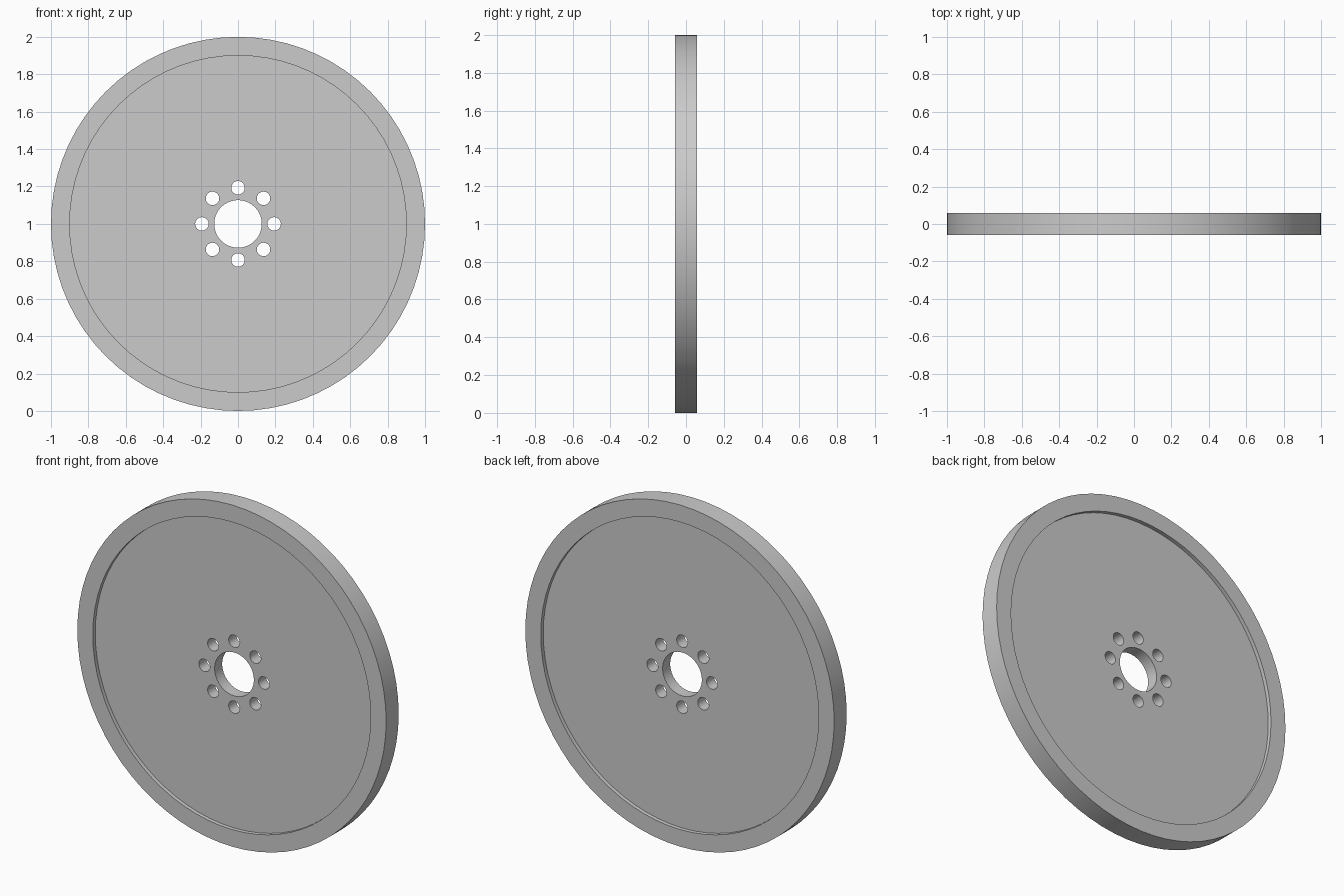
import bpy, bmesh, math
from mathutils import Matrix, Vector

if "Cube" in bpy.data.objects:
    bpy.data.objects.remove(bpy.data.objects["Cube"], do_unlink=True)

OUTER, RECESS, BORE = 1.0, 0.9, 0.127
HALF, WEB = 0.058, 0.035          # half thickness of rim and of recessed web
BOLT_CIRCLE, BOLT, BOLTS = 0.193, 0.036, 8
SIDES = 72

grey = bpy.data.materials.new("plain grey")
grey.use_nodes = True
grey.diffuse_color = (0.6, 0.6, 0.6, 1)
grey.node_tree.nodes["Principled BSDF"].inputs["Base Color"].default_value = (0.6, 0.6, 0.6, 1)


def mesh_object(name, bm):
    bmesh.ops.recalc_face_normals(bm, faces=bm.faces)
    mesh = bpy.data.meshes.new(name)
    bm.to_mesh(mesh)
    bm.free()
    mesh.materials.append(grey)
    obj = bpy.data.objects.new(name, mesh)
    bpy.context.collection.objects.link(obj)
    return obj


# Wheel disc: closed (radius, y) profile spun around the y axis
profile = [(BORE, -WEB), (RECESS, -WEB), (RECESS, -HALF), (OUTER, -HALF),
           (OUTER, HALF), (RECESS, HALF), (RECESS, WEB), (BORE, WEB)]
bm = bmesh.new()
ring = [bm.verts.new((0, y, r)) for r, y in profile]
edges = [bm.edges.new((a, b)) for a, b in zip(ring, ring[1:] + ring[:1])]
bmesh.ops.spin(bm, geom=ring + edges, cent=(0, 0, 0), axis=(0, 1, 0),
               angle=math.tau, steps=SIDES, use_merge=False)
bmesh.ops.remove_doubles(bm, verts=bm.verts, dist=0.0001)
disc = mesh_object("wheel_disc", bm)

# Bolt hole cutters in a circle around the bore
bm = bmesh.new()
for i in range(BOLTS):
    a = math.tau * i / BOLTS
    place = Vector((BOLT_CIRCLE * math.cos(a), 0, BOLT_CIRCLE * math.sin(a)))
    bmesh.ops.create_cone(bm, cap_ends=True, segments=32, radius1=BOLT, radius2=BOLT,
                          depth=4 * HALF,
                          matrix=Matrix.Translation(place) @ Matrix.Rotation(math.pi / 2, 4, 'X'))
cutter = mesh_object("bolt_hole_cutter", bm)
cutter.hide_render = True

# Cut the holes and discard the cutter
cut = disc.modifiers.new("bolt holes", 'BOOLEAN')
cut.operation = 'DIFFERENCE'
cut.solver = 'EXACT'
cut.object = cutter
bpy.context.view_layer.objects.active = disc
disc.select_set(True)
bpy.ops.object.modifier_apply(modifier=cut.name)
bpy.data.objects.remove(cutter, do_unlink=True)

# Stand the wheel on the ground with round walls smooth and rims crisp
disc.location.z = OUTER
bpy.ops.object.shade_smooth_by_angle(angle=math.radians(30))
